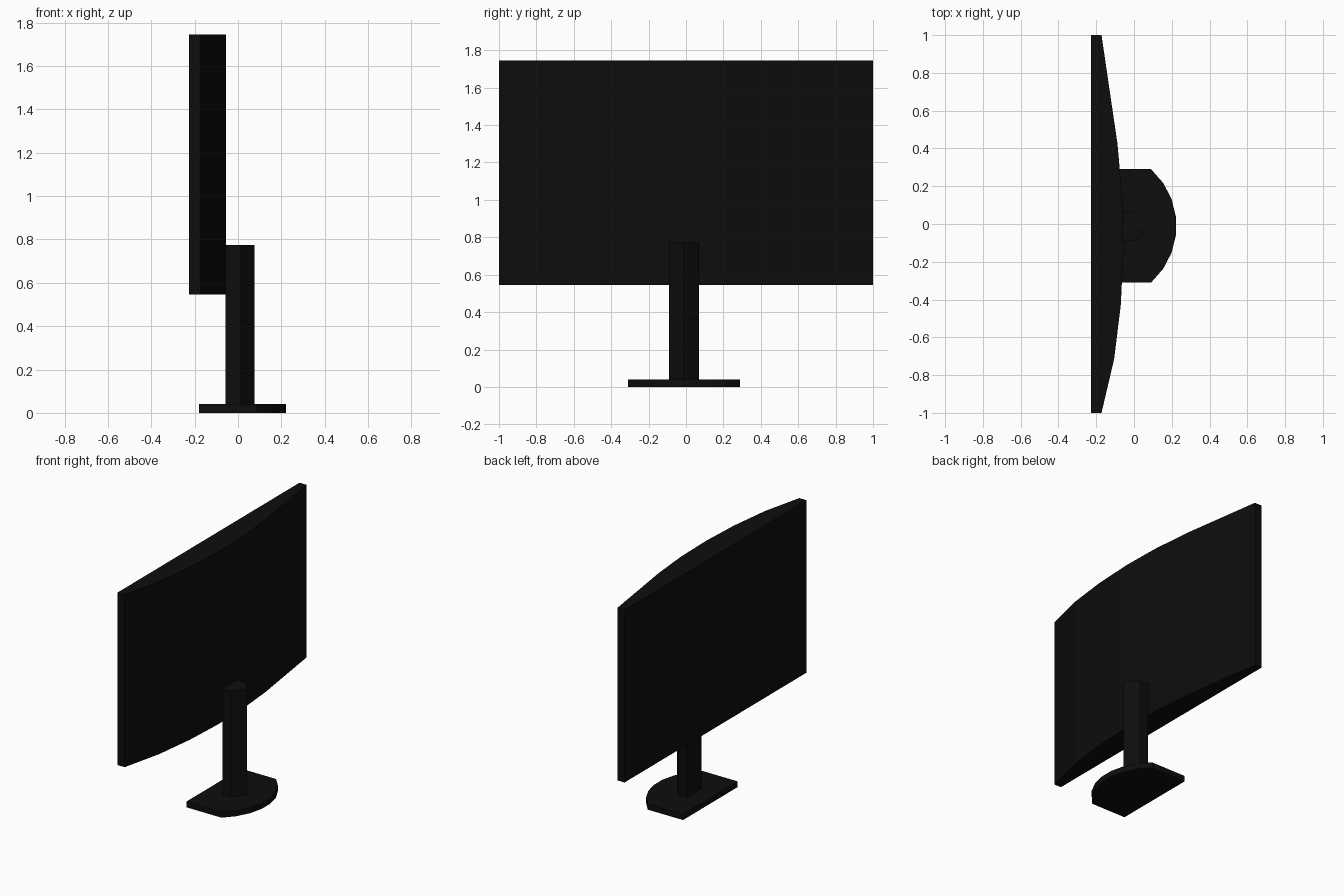
import bpy
import bmesh
import math

cube = bpy.data.objects.get("Cube")
if cube:
    bpy.data.objects.remove(cube, do_unlink=True)

black = bpy.data.materials.new("matte_black")
black.use_nodes = True
color = (0.004, 0.004, 0.004, 1.0)
black.diffuse_color = color
black.node_tree.nodes["Principled BSDF"].inputs["Base Color"].default_value = color


def extrude_outline(name, outline, bottom, top):
    """Raise a flat plan outline into a solid with flat faces."""
    bm = bmesh.new()
    base = bm.faces.new([bm.verts.new((x, y, bottom)) for x, y in outline])
    raised = bmesh.ops.extrude_face_region(bm, geom=[base], use_keep_orig=True)
    verts = [v for v in raised["geom"] if isinstance(v, bmesh.types.BMVert)]
    bmesh.ops.translate(bm, verts=verts, vec=(0, 0, top - bottom))
    bmesh.ops.recalc_face_normals(bm, faces=bm.faces)
    mesh = bpy.data.meshes.new(name)
    bm.to_mesh(mesh)
    bm.free()
    mesh.materials.append(black)
    obj = bpy.data.objects.new(name, mesh)
    bpy.context.collection.objects.link(obj)
    return obj


# Display panel: flat screen side, faceted bulging back
back_depths = [-0.172, -0.105, -0.07, -0.056, -0.062, -0.088, -0.13, -0.172]
panel = [(x, -1 + 2 * i / 7) for i, x in enumerate(back_depths)]
panel += [(-0.227, 1), (-0.227, -1)]
extrude_outline("display_panel", panel, 0.545, 1.745)

# Stand column: square against the panel, pointed at the back
column = [(-0.057, -0.09), (0.01, -0.09), (0.076, -0.012), (0.01, 0.07), (-0.057, 0.07)]
extrude_outline("stand_column", column, 0.04, 0.775)

# Stand foot: straight sides and a rounded rear edge
center_x, center_y, radius, half_width = -0.177, -0.01, 0.402, 0.3
sweep = math.asin(half_width / radius)
foot = [(-0.18, center_y - half_width)]
for i in range(8):
    angle = sweep * (2 * i / 7 - 1)
    foot.append((center_x + radius * math.cos(angle), center_y + radius * math.sin(angle)))
foot.append((-0.18, center_y + half_width))
extrude_outline("stand_foot", foot, 0, 0.04)
